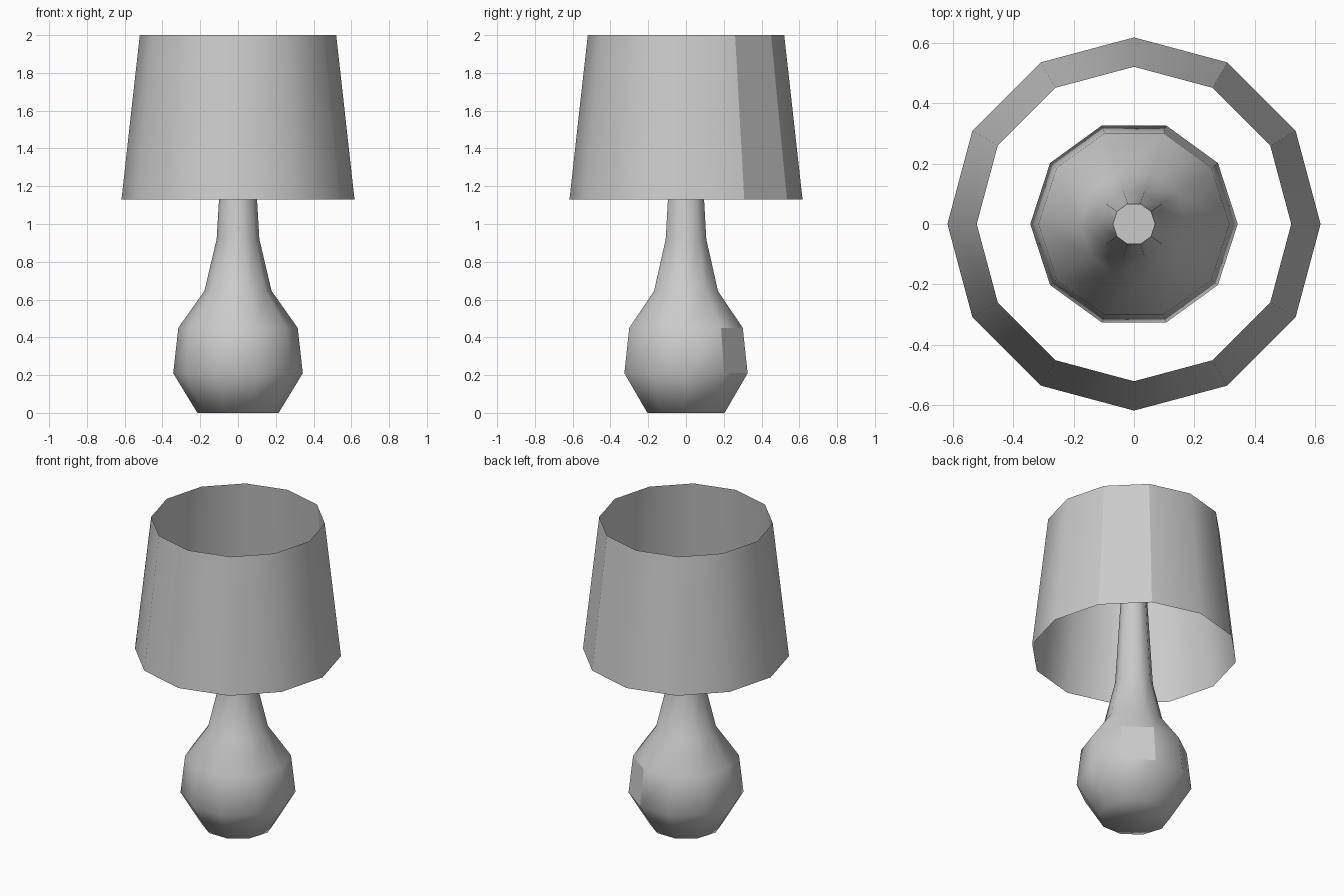
import bpy
import bmesh
from math import cos, sin, tau

if "Cube" in bpy.data.objects:
    bpy.data.objects.remove(bpy.data.objects["Cube"])


def lathe(name, profile, sides, flat_face, capped):
    """Sweep an (r, z) profile round z; flat_face = (band, sector) left unsmoothed."""
    bm = bmesh.new()
    rings = [[bm.verts.new((r * cos(tau * i / sides), r * sin(tau * i / sides), z))
              for i in range(sides)] for r, z in profile]
    for band, (low, high) in enumerate(zip(rings, rings[1:])):
        for i in range(sides):
            j = (i + 1) % sides
            face = bm.faces.new((low[i], low[j], high[j], high[i]))
            face.smooth = (band, i) != flat_face
    if capped:
        bm.faces.new(rings[0][::-1]).smooth = True
        bm.faces.new(rings[-1])
    mesh = bpy.data.meshes.new(name)
    bm.to_mesh(mesh)
    bm.free()
    obj = bpy.data.objects.new(name, mesh)
    bpy.context.collection.objects.link(obj)
    return obj


# Gourd-shaped base tapering into a neck hidden inside the shade
lathe("lamp_base",
      [(0.215, 0), (0.343, 0.21), (0.316, 0.45), (0.178, 0.645),
       (0.113, 0.92), (0.07, 1.65)],
      10, (1, 1), True)

# Open, thin tapered shade
lathe("lamp_shade", [(0.617, 1.13), (0.52, 2.0)], 12, (0, 1), False)
